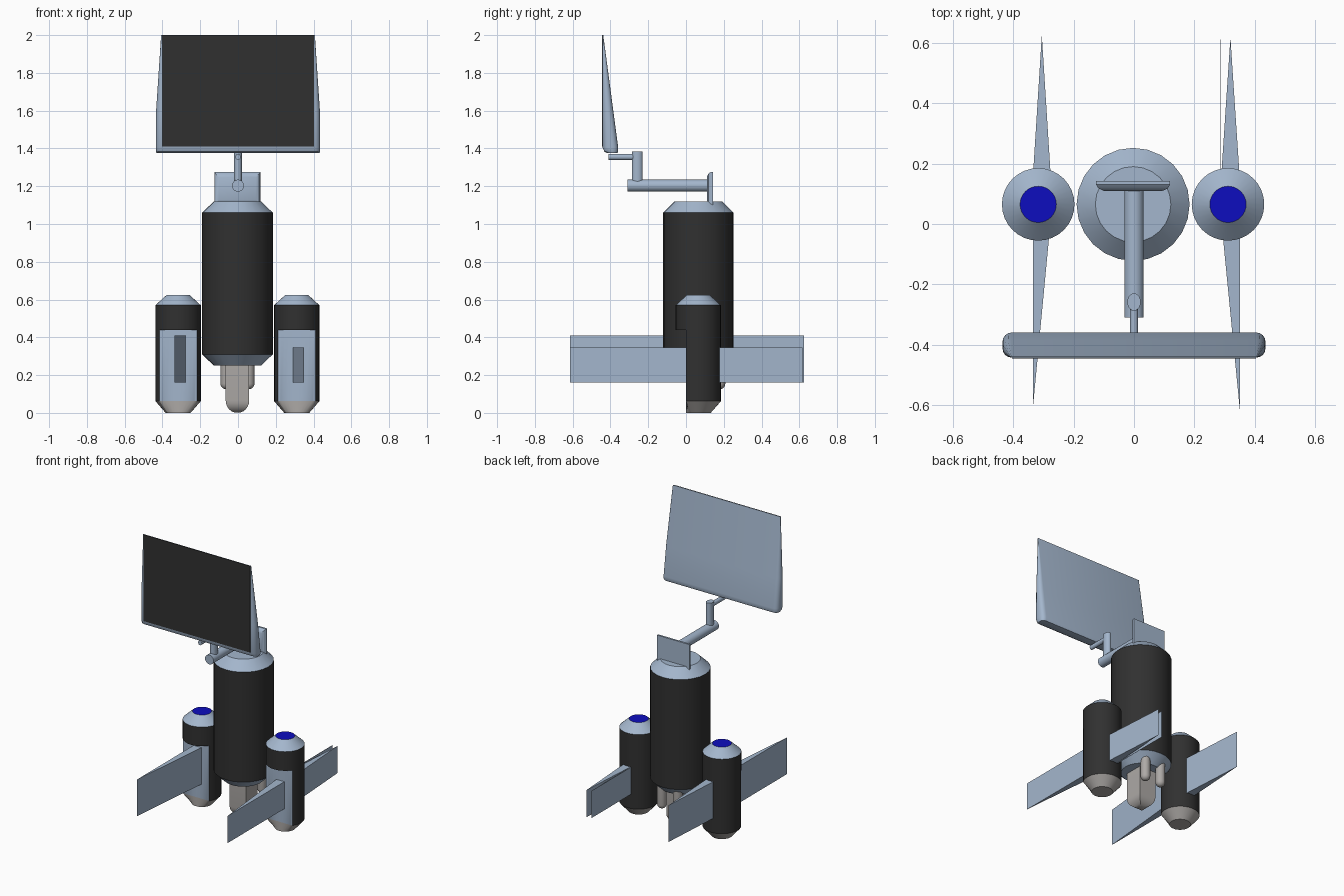
import bpy, bmesh, math
from mathutils import Matrix

if "Cube" in bpy.data.objects:
    bpy.data.objects.remove(bpy.data.objects["Cube"], do_unlink=True)


def material(name, rgb):
    m = bpy.data.materials.new(name)
    m.use_nodes = True
    m.diffuse_color = (*rgb, 1)
    bsdf = next(n for n in m.node_tree.nodes if n.type == 'BSDF_PRINCIPLED')
    bsdf.inputs["Base Color"].default_value = (*rgb, 1)
    return m


STEEL = material("steel blue", (0.37, 0.47, 0.61))
BLACK = material("charcoal black", (0.03, 0.03, 0.03))
GREY = material("warm grey", (0.42, 0.40, 0.385))
BLUE = material("deep blue", (0.004, 0.004, 0.52))


def finish(name, bm, mats, smooth=True):
    bmesh.ops.remove_doubles(bm, verts=bm.verts, dist=1e-5)
    bmesh.ops.recalc_face_normals(bm, faces=bm.faces)
    me = bpy.data.meshes.new(name)
    bm.to_mesh(me)
    bm.free()
    ob = bpy.data.objects.new(name, me)
    bpy.context.collection.objects.link(ob)
    for m in mats:
        me.materials.append(m)
    if smooth:
        bpy.ops.object.select_all(action='DESELECT')
        ob.select_set(True)
        bpy.context.view_layer.objects.active = ob
        bpy.ops.object.shade_smooth_by_angle(angle=math.radians(30))
    return ob


def skin(bm, rings, bands):
    """Bridge rings of points, cap both ends; bands = material index of bottom cap, each band, top cap."""
    loops = [[bm.verts.new(p) for p in ring] for ring in rings]
    bm.faces.new(loops[0]).material_index = bands[0]
    for k, (a, b) in enumerate(zip(loops, loops[1:])):
        for i in range(len(a)):
            j = (i + 1) % len(a)
            bm.faces.new((a[i], a[j], b[j], b[i])).material_index = bands[k + 1]
    bm.faces.new(loops[-1]).material_index = bands[-1]


def circle(cx, cy, r, z, n, ymin=-9, turn=0.0):
    angles = [2 * math.pi * i / n + turn for i in range(n)]
    return [(cx + r * math.cos(a), max(ymin, cy + r * math.sin(a)), z) for a in angles]


def lathe(name, cx, cy, profile, n, mats, bands=None, turn=0.0):
    bm = bmesh.new()
    rings = [circle(cx, cy, r, z, n, turn=turn) for r, z in profile]
    skin(bm, rings, bands or [0] * (len(profile) + 1))
    return finish(name, bm, mats)


def rod(name, a, b, rx, ry, axis):
    """Straight rod between heights or depths a and b; rx, ry are the section radii."""
    bm = bmesh.new()
    skin(bm, [[(rx * math.cos(t), ry * math.sin(t), h) for t in
               [2 * math.pi * i / 20 for i in range(20)]] for h in (a[2], b[2])], [0, 0, 0])
    if axis == 'Y':
        bm.transform(Matrix.Rotation(-math.pi / 2, 4, 'X'))
    bm.transform(Matrix.Translation((a[0], a[1], 0) if axis == 'Z' else (a[0], 0, a[1])))
    return finish(name, bm, [STEEL])


def prism(name, outline, z0, z1, mat):
    bm = bmesh.new()
    skin(bm, [[(x, y, z) for x, y in outline] for z in (z0, z1)], [0, 0, 0])
    return finish(name, bm, [mat], smooth=False)


# Main body with chamfered ends
CY = 0.065
lathe("main_body", -0.003, CY, [(0.125, 0.25), (0.187, 0.31), (0.187, 1.06), (0.125, 1.12)],
      24, [STEEL, BLACK], [0, 0, 1, 0, 0])

# Central nozzle: square column with a domed end
arc = [(0.088 * math.sin(t), 0.065 - 0.065 * math.cos(t))
       for t in [math.pi / 2 * k / 6 for k in range(1, 7)]]
lathe("main_nozzle", -0.003, CY, arc + [(0.088, 0.26)], 4, [GREY], turn=math.pi / 4)

# Two small rear nozzles with round ends
for side, sx in (("right", -1), ("left", 1)):
    cap = [(0.03 * math.sin(t), 0.155 - 0.03 * math.cos(t))
           for t in [math.pi / 2 * k / 5 for k in range(1, 6)]]
    lathe(f"{side}_rear_nozzle", sx * 0.06 - 0.003, 0.178, cap + [(0.03, 0.3)], 16, [GREY])

# Side pods: round, with the lower front sliced flat
for side, cx in (("right", -0.317), ("left", 0.311)):
    bm = bmesh.new()
    rings = [circle(cx, CY, r, z, 32, ymin) for r, z, ymin in (
        (0.066, 0.0, 0.0), (0.12, 0.062, 0.0), (0.12, 0.44, 0.0), (0.12, 0.44, -9),
        (0.12, 0.57, -9), (0.06, 0.625, -9))]
    skin(bm, rings, [2, 2, 1, 1, 1, 0, 3])
    bmesh.ops.dissolve_degenerate(bm, dist=1e-5, edges=bm.edges)
    for f in bm.faces:
        c = f.calc_center_median()
        if abs(c.y) < 0.001 and 0.07 < c.z < 0.43 and all(abs(v.co.y) < 0.001 for v in f.verts):
            f.material_index = 0
    finish(f"{side}_pod", bm, [STEEL, BLACK, GREY, BLUE])

# Tapering front and rear wings; the right pair is taller
for side, outer, inner, tip, top in (("right", -0.335, -0.275, 0.625, 0.41),
                                     ("left", 0.35, 0.288, 0.617, 0.345)):
    prism(f"{side}_front_wing", [(outer, 0.02), (outer, -0.613), (inner, 0.02)], 0.16, top, STEEL)
    prism(f"{side}_rear_wing", [(outer, 0.15), (inner, 0.15), ((outer + inner) / 2, tip)],
          0.16, top, STEEL)
prism("left_rear_fin_plate", [(0.286, 0.15), (0.288, 0.15), (0.288, 0.61), (0.286, 0.61)],
      0.16, 0.345, STEEL)

# Mounting plate with chamfered front edges
bm = bmesh.new()
skin(bm, [[(sx * w - 0.003, y, 1.188 + sz * h) for sx, sz in ((-1, -1), (1, -1), (1, 1), (-1, 1))]
          for y, w, h in ((0.11, 0.098, 0.06), (0.118, 0.115, 0.078),
                          (0.13, 0.122, 0.087), (0.143, 0.122, 0.087))], [0] * 5)
finish("mounting_plate", bm, [STEEL])

# Jointed arm
rod("main_arm", (0, 1.203, -0.31), (0, 1.203, 0.12), 0.032, 0.032, 'Y')
rod("arm_post", (0, -0.258, 1.21), (0, -0.258, 1.383), 0.022, 0.029, 'Z')
rod("screen_link", (0, 1.355, -0.41), (0, 1.355, -0.25), 0.014, 0.016, 'Y')


# Display case: rounded-rectangle sections thinning towards the top
def case_ring(z, shrink):
    front, back = -0.442 + shrink, -0.355 - 0.083 * (z - 1.375) / 0.625 - shrink / 3
    r = min(0.03, (back - front) / 2)
    w, pts = 0.405, []
    for sx, cy, start in ((1, back - r, 0), (-1, back - r, 90), (-1, front + r, 180), (1, front + r, 270)):
        for k in range(5):
            t = math.radians(start + 22.5 * k)
            pts.append((sx * w + r * math.cos(t), cy + r * math.sin(t), z))
    return pts


bm = bmesh.new()
levels = [(1.375, 0.025), (1.383, 0.01), (1.405, 0), (1.6, 0), (1.75, 0), (1.85, 0), (1.93, 0), (2.0, 0)]
skin(bm, [case_ring(z, s) for z, s in levels], [0] * 9)
finish("display_case", bm, [STEEL])

# Dark screen panel on the front
prism("screen_panel", [(-0.403, -0.445), (0.403, -0.445), (0.403, -0.441), (-0.403, -0.441)],
      1.41, 2.0, BLACK)
